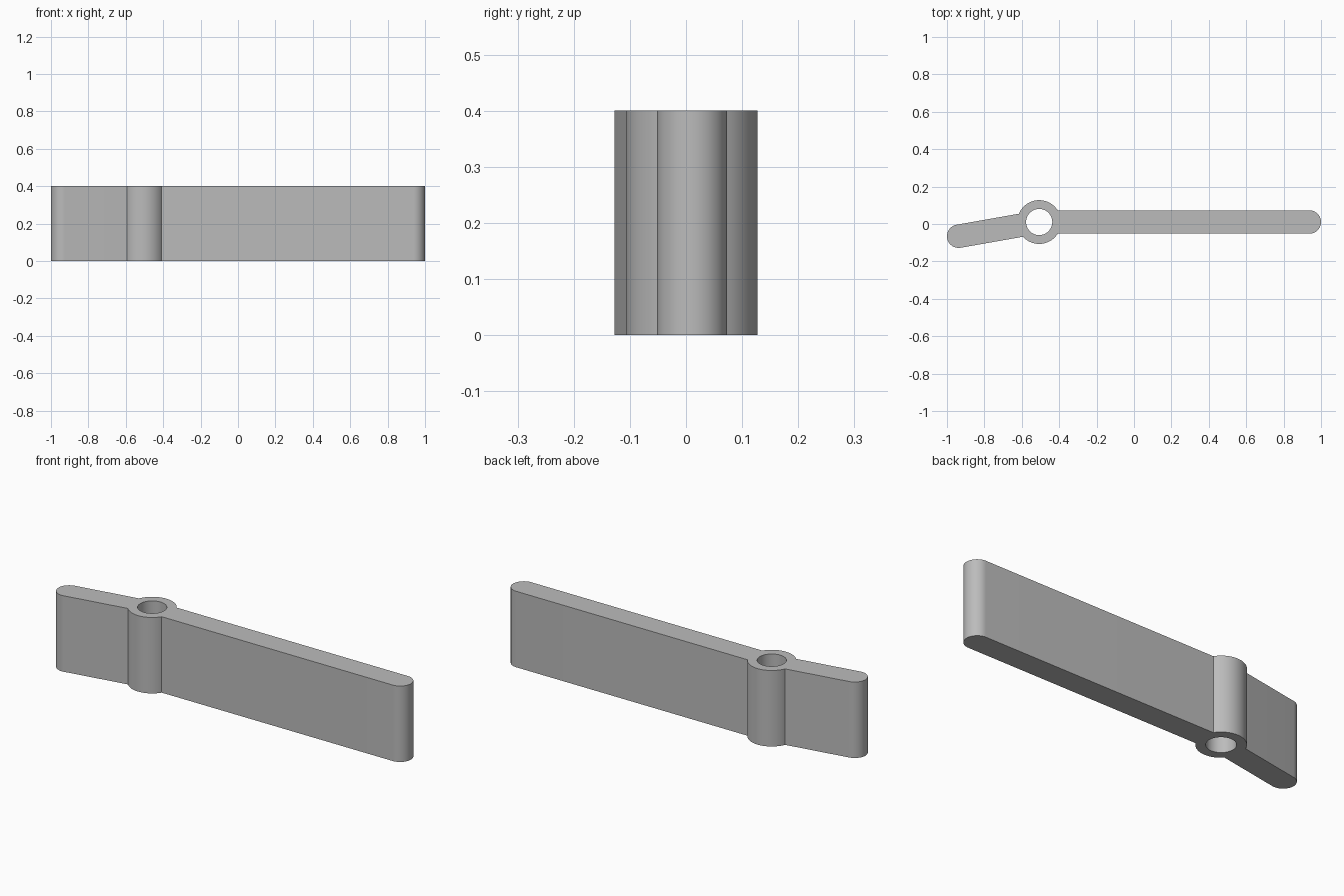
import bpy, bmesh
from math import asin, cos, sin, pi, radians
from mathutils import Vector

cube = bpy.data.objects.get("Cube")
if cube:
    bpy.data.objects.remove(cube, do_unlink=True)

HEIGHT = 0.4
HUB = Vector((-0.507, 0.0105, 0))
HUB_R, HOLE_R, ARM_R = 0.117, 0.07, 0.0625
LONG_ARM, SHORT_ARM = 1.4445, 0.437
BEND = radians(190)


def arc(centre, radius, start, end, steps):
    """Points along an arc, both ends included."""
    angles = [start + (end - start) * i / steps for i in range(steps + 1)]
    return [centre + radius * Vector((cos(a), sin(a), 0)) for a in angles]


def add_loop(bm, points):
    verts = [bm.verts.new(p) for p in points]
    for i, v in enumerate(verts):
        bm.edges.new((verts[i - 1], v))


# Outline: long arm cap, hub back, short arm cap, hub front
join = asin(ARM_R / HUB_R)
long_tip = HUB + Vector((LONG_ARM, 0, 0))
short_tip = HUB + SHORT_ARM * Vector((cos(BEND), sin(BEND), 0))
outline = (arc(long_tip, ARM_R, -pi / 2, pi / 2, 32)
           + arc(HUB, HUB_R, join, BEND - join, 32)
           + arc(short_tip, ARM_R, BEND - pi / 2, BEND + pi / 2, 32)
           + arc(HUB, HUB_R, BEND + join, 2 * pi - join, 32))

# Fill the outline around the round hole, then raise it to full height
bm = bmesh.new()
add_loop(bm, outline)
add_loop(bm, arc(HUB, HOLE_R, 0, 2 * pi, 64)[:-1])
bmesh.ops.triangle_fill(bm, edges=bm.edges[:], use_beauty=True)
raised = bmesh.ops.extrude_face_region(bm, geom=bm.faces[:], use_keep_orig=True)
top = [g for g in raised["geom"] if isinstance(g, bmesh.types.BMVert)]
bmesh.ops.translate(bm, verts=top, vec=(0, 0, HEIGHT))
bmesh.ops.recalc_face_normals(bm, faces=bm.faces[:])
mesh = bpy.data.meshes.new("bent_lever")
bm.to_mesh(mesh)
bm.free()
lever = bpy.data.objects.new("bent_lever", mesh)
bpy.context.collection.objects.link(lever)

# Plain grey material
grey = bpy.data.materials.new("plain_grey")
grey.use_nodes = True
colour = (0.5, 0.5, 0.5, 1)
grey.diffuse_color = colour
grey.node_tree.nodes["Principled BSDF"].inputs["Base Color"].default_value = colour
mesh.materials.append(grey)

# Smooth curved walls with sharp rims and joints
bpy.ops.object.select_all(action="DESELECT")
lever.select_set(True)
bpy.context.view_layer.objects.active = lever
bpy.ops.object.shade_smooth_by_angle(angle=radians(25))
